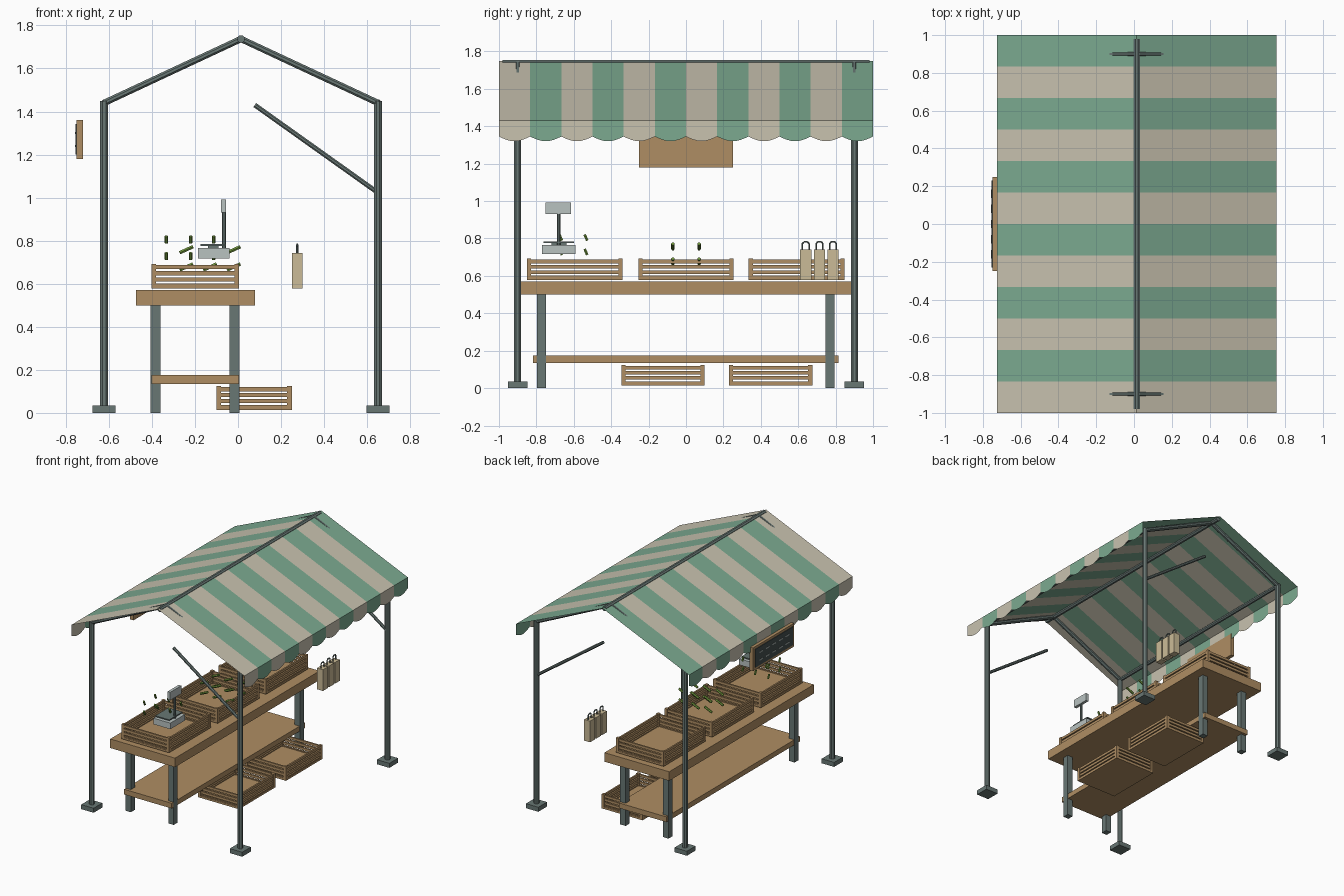
import bpy, bmesh, math
from mathutils import Vector, Matrix

old = bpy.data.objects.get("Cube")
if old:
    bpy.data.objects.remove(old, do_unlink=True)


def material(name, r, g, b):
    m = bpy.data.materials.new(name)
    m.use_nodes = True
    m.diffuse_color = (r, g, b, 1)
    m.node_tree.nodes["Principled BSDF"].inputs["Base Color"].default_value = (r, g, b, 1)
    return m


STEEL = material("grey_green_steel", .14, .185, .175)
WOOD = material("wood", .43, .27, .125)
GREEN = material("awning_green", .20, .40, .28)
CREAM = material("awning_cream", .58, .54, .43)
PALE = material("pale_grey", .48, .54, .53)
VEG = material("vegetable_green", .16, .30, .045)
BAG = material("paper_bag", .60, .50, .31)
BOARD = material("chalkboard", .055, .075, .075)


def add_box(bm, x, y, z):
    """Box from (min, max) ranges."""
    size = [r[1] - r[0] for r in (x, y, z)]
    mid = [sum(r) / 2 for r in (x, y, z)]
    bmesh.ops.create_cube(bm, size=1, matrix=Matrix.Translation(mid) @ Matrix.Diagonal((*size, 1)))


def add_rod(bm, a, b, radius, sides=8):
    a, b = Vector(a), Vector(b)
    turn = (b - a).to_track_quat('Z', 'Y').to_matrix().to_4x4()
    spin = Matrix.Rotation(math.pi / sides, 4, 'Z')
    bmesh.ops.create_cone(bm, cap_ends=True, segments=sides, radius1=radius, radius2=radius,
                          depth=(b - a).length, matrix=Matrix.Translation((a + b) / 2) @ turn @ spin)


def finish(name, bm, *mats):
    mesh = bpy.data.meshes.new(name)
    bm.to_mesh(mesh)
    bm.free()
    for m in mats:
        mesh.materials.append(m)
    ob = bpy.data.objects.new(name, mesh)
    bpy.context.collection.objects.link(ob)
    return ob


def box(name, x, y, z, mat):
    bm = bmesh.new()
    add_box(bm, x, y, z)
    return finish(name, bm, mat)


def rod(name, a, b, radius, mat, sides=8):
    bm = bmesh.new()
    add_rod(bm, a, b, radius, sides)
    return finish(name, bm, mat)


# Steel frame: posts, feet, rafters, braces, eave beams and ridge
LEFT, RIGHT, MID = -.622, .65, .014
EAVE, RIDGE = 1.44, 1.737
for y, end in ((-.9, "front"), (.9, "back")):
    for x, side in ((LEFT, "right"), (RIGHT, "left")):
        rod(f"{end}_{side}_post", (x, y, .03), (x, y, EAVE + .01), .02, STEEL)
        box(f"{end}_{side}_foot", (x - .053, x + .053), (y - .053, y + .053), (0, .035), STEEL)
        rod(f"{end}_{side}_rafter", (x, y, EAVE), (MID, y, RIDGE), .016, STEEL)
    rod(f"{end}_brace", (RIGHT - .01, y, 1.03), (.078, y, 1.43), .012, STEEL)
for x, side in ((LEFT, "right"), (RIGHT, "left")):
    rod(f"{side}_eave_beam", (x, -.9, EAVE), (x, .9, EAVE), .016, STEEL)
rod("ridge_beam", (MID, -.98, RIDGE), (MID, .98, RIDGE), .018, STEEL)

# Striped awning: two thin slopes, each with a scalloped valance
STRIPES, STEPS = 12, 8
bm = bmesh.new()
width = 2 / STRIPES
for edge in (MID - .74, MID + .74):
    for i in range(STRIPES):
        y0, y1 = -1 + i * width, -1 + (i + 1) * width
        slope = [(MID, y0, 1.748), (edge, y0, 1.43), (edge, y1, 1.43), (MID, y1, 1.748)]
        scallop = [(edge, y0 + width * t / STEPS, 1.345 - .025 * math.sin(math.pi * t / STEPS))
                   for t in range(STEPS + 1)]
        for points in (slope, [slope[2], slope[1]] + scallop):
            face = bm.faces.new([bm.verts.new(p) for p in points])
            face.material_index = i % 2
bmesh.ops.remove_doubles(bm, verts=bm.verts, dist=.0001)
bmesh.ops.recalc_face_normals(bm, faces=bm.faces)
finish("awning", bm, CREAM, GREEN)

# Table with a low shelf
box("table_top", (-.475, .08), (-.884, .884), (.5, .57), WOOD)
box("table_shelf", (-.403, .005), (-.818, .815), (.135, .175), WOOD)
for x in (-.383, -.016):
    for y in (-.772, .77):
        box("table_leg", (x - .023, x + .023), (y - .024, y + .024), (0, .5), STEEL)


# Slatted crates
def crate(name, x, y, z, height=.11):
    bm = bmesh.new()
    post, thick = .022, .012
    add_box(bm, x, y, (z, z + .015))
    for px in (x[0], x[1] - post):
        for py in (y[0], y[1] - post):
            add_box(bm, (px, px + post), (py, py + post), (z, z + height))
    for k in range(4):
        base = z + .004 + k * height / 4
        span = (base, base + height * .17)
        for sx in (x[0] + .003, x[1] - .003 - thick):
            add_box(bm, (sx, sx + thick), (y[0] + .01, y[1] - .01), span)
        for sy in (y[0] + .003, y[1] - .003 - thick):
            add_box(bm, (x[0] + .01, x[1] - .01), (sy, sy + thick), span)
    finish(name, bm, WOOD)


for where, y in (("front", (-.85, -.34)), ("middle", (-.255, .255)), ("back", (.335, .848))):
    crate(f"{where}_table_crate", (-.403, .005), y, .578, .114)
for where, y in (("front", (-.345, .1)), ("back", (.23, .675))):
    crate(f"{where}_floor_crate", (-.1, .25), y, .014)

# Vegetables: short stalks at the front, long ones in the middle
bm = bmesh.new()
for z in (.805, .728):
    for x in (-.333, -.22, -.113):
        for y in (-.67, -.535):
            add_rod(bm, (x, y + .007, z - .016), (x, y - .007, z + .016), .008, 6)
finish("short_stalks", bm, VEG)
bm = bmesh.new()
for z in (.758, .678):
    for x in (-.24, -.13, -.02):
        for y in (-.07, .07):
            add_rod(bm, (x - .031, y, z - .014), (x + .031, y, z + .014), .009, 6)
finish("long_stalks", bm, VEG)

# Weighing scale
box("scale_body", (-.185, -.04), (-.77, -.592), (.718, .765), PALE)
box("scale_neck", (-.14, -.09), (-.72, -.64), (.765, .776), STEEL)
box("scale_pan", (-.175, -.055), (-.762, -.6), (.776, .784), STEEL)
rod("scale_column", (-.065, -.681, .765), (-.065, -.681, .96), .01, STEEL)
box("scale_display", (-.078, -.055), (-.75, -.615), (.93, .992), PALE)

# Paper bags with loop handles
for y in (.64, .714, .786):
    box("bag", (.25, .3), (y - .03, y + .03), (.578, .742), BAG)
    bm = bmesh.new()
    loop = [(.275, y - .018, .74), (.275, y - .018, .772), (.275, y - .01, .782),
            (.275, y + .01, .782), (.275, y + .018, .772), (.275, y + .018, .74)]
    for a, b in zip(loop, loop[1:]):
        add_rod(bm, a, b, .005, 6)
    finish("bag_handle", bm, STEEL)

# Hanging price board with chalk dashes
box("board_frame", (-.75, -.72), (-.25, .25), (1.18, 1.36), WOOD)
box("board_panel", (-.755, -.749), (-.23, .23), (1.2, 1.342), BOARD)
bm = bmesh.new()
for z in (1.24, 1.3):
    for k in range(5):
        y = -.16 + k * .08
        add_box(bm, (-.757, -.754), (y - .022, y + .022), (z - .004, z + .004))
finish("chalk_dashes", bm, PALE)
